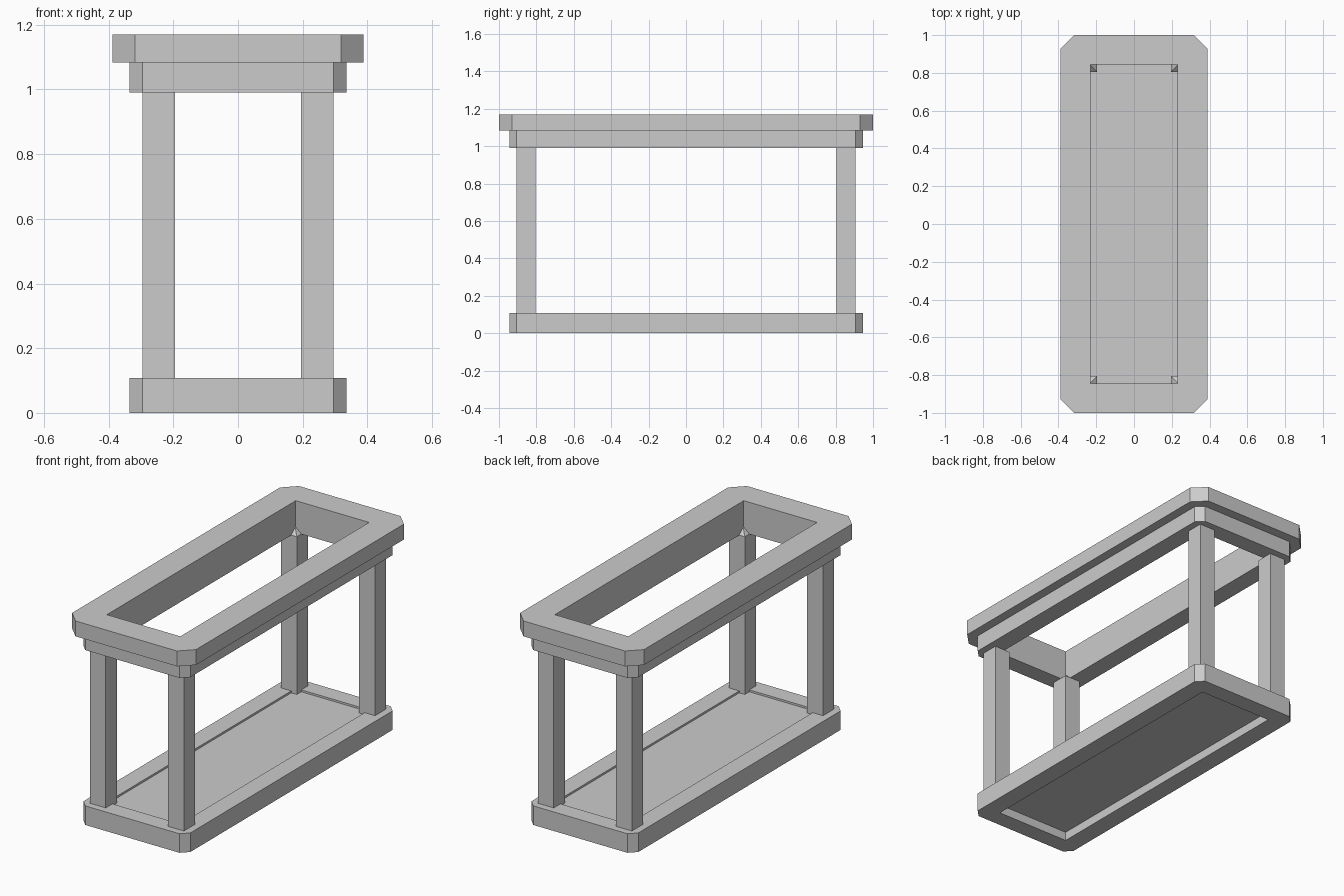
import bpy, bmesh

if "Cube" in bpy.data.objects:
    bpy.data.objects.remove(bpy.data.objects["Cube"])

grey = bpy.data.materials.new("light grey")
grey.diffuse_color = (0.6, 0.6, 0.6, 1)
grey.use_nodes = True
grey.node_tree.nodes["Principled BSDF"].inputs["Base Color"].default_value = grey.diffuse_color

INNER_X, INNER_Y = 0.23, 0.845   # shared frame opening


def finish(bm, name):
    bmesh.ops.recalc_face_normals(bm, faces=bm.faces)
    mesh = bpy.data.meshes.new(name)
    bm.to_mesh(mesh)
    bm.free()
    mesh.materials.append(grey)
    obj = bpy.data.objects.new(name, mesh)
    bpy.context.collection.objects.link(obj)
    return obj


def frame(name, levels):
    """Chamfered frame; levels are (half x, half y, chamfer, z) from bottom to top."""
    bm = bmesh.new()

    def outer(hx, hy, c, z):
        pts = [(hx, hy - c), (hx - c, hy), (c - hx, hy), (-hx, hy - c),
               (-hx, c - hy), (c - hx, -hy), (hx - c, -hy), (hx, c - hy)]
        return [bm.verts.new((x, y, z)) for x, y in pts]

    def inner(z):
        return [bm.verts.new((sx * INNER_X, sy * INNER_Y, z))
                for sx, sy in ((1, 1), (-1, 1), (-1, -1), (1, -1))]

    loops = [outer(*lv) for lv in levels]
    low, high = inner(levels[0][3]), inner(levels[-1][3])
    # outside walls and ledges
    for a, b in zip(loops, loops[1:]):
        for i in range(8):
            j = (i + 1) % 8
            bm.faces.new((a[i], a[j], b[j], b[i]))
    # flat rims at both ends
    for o, n in ((loops[0], low), (loops[-1], high)):
        for i in range(4):
            bm.faces.new((o[2 * i], o[2 * i + 1], n[i]))
            bm.faces.new((o[2 * i + 1], o[(2 * i + 2) % 8], n[(i + 1) % 4], n[i]))
    # opening walls
    for i in range(4):
        j = (i + 1) % 4
        bm.faces.new((low[i], low[j], high[j], high[i]))
    return finish(bm, name)


def post(name, x, y, half=0.05, inset=0.04):
    """Square post with a sloped cap that ends inside the upper frame."""
    bm = bmesh.new()
    rings = []
    for h, z in ((half, 0.06), (half, 0.99), (half - inset, 1.025)):
        rings.append([bm.verts.new((x + sx * h, y + sy * h, z))
                      for sx, sy in ((1, 1), (-1, 1), (-1, -1), (1, -1))])
    for a, b in zip(rings, rings[1:]):
        for i in range(4):
            j = (i + 1) % 4
            bm.faces.new((a[i], a[j], b[j], b[i]))
    bm.faces.new(rings[0])
    bm.faces.new(rings[-1])
    return finish(bm, name)


# base frame and stepped upper frame
frame("base_frame", [(0.335, 0.945, 0.04, 0.0), (0.335, 0.945, 0.04, 0.108)])
frame("top_frame", [(0.335, 0.945, 0.04, 0.99), (0.335, 0.945, 0.04, 1.083),
                    (0.388, 1.0, 0.07, 1.083), (0.388, 1.0, 0.07, 1.17)])

# recessed floor panel
bm = bmesh.new()
bmesh.ops.create_cube(bm, size=1)
for v in bm.verts:
    v.co = (v.co.x * 2 * INNER_X, v.co.y * 2 * INNER_Y, 0.097 if v.co.z > 0 else 0.05)
finish(bm, "floor_panel")

# four corner posts
for sx, side in ((-1, "left"), (1, "right")):
    for sy, end in ((-1, "front"), (1, "back")):
        post(f"{end}_{side}_post", sx * 0.245, sy * 0.855)
